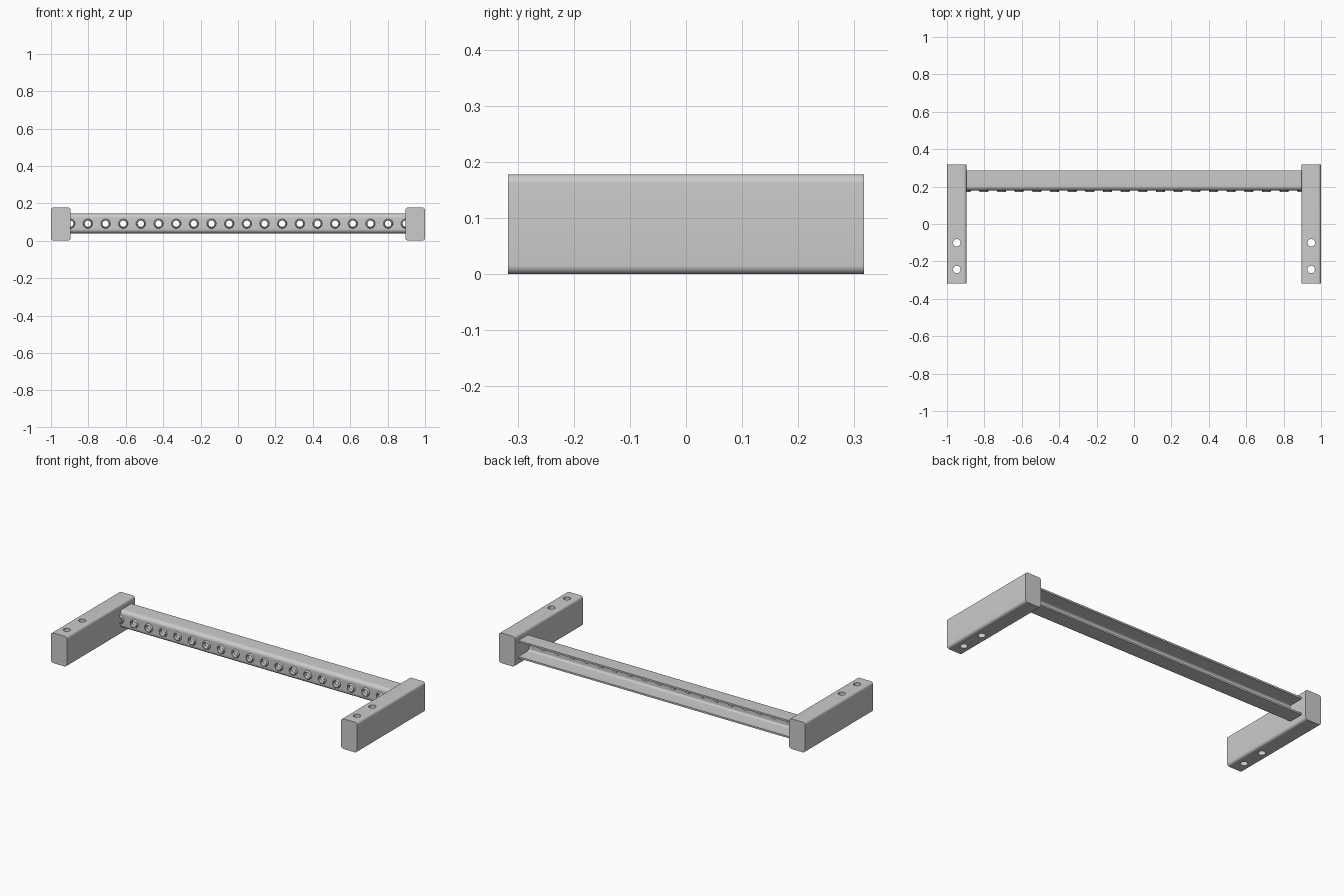
import bpy, bmesh, math

if "Cube" in bpy.data.objects:
    bpy.data.objects.remove(bpy.data.objects["Cube"])


def arc(cu, cv, r, a0, a1, n=8):
    return [(cu + r * math.cos(math.radians(a0 + (a1 - a0) * i / n)),
             cv + r * math.sin(math.radians(a0 + (a1 - a0) * i / n))) for i in range(n + 1)]


def finish(bm, name):
    bmesh.ops.recalc_face_normals(bm, faces=bm.faces[:])
    me = bpy.data.meshes.new(name)
    bm.to_mesh(me)
    bm.free()
    ob = bpy.data.objects.new(name, me)
    bpy.context.collection.objects.link(ob)
    return ob


def prism(name, start, end, vec):
    bm = bmesh.new()
    face = bm.faces.new([bm.verts.new(p) for p in start])
    ext = bmesh.ops.extrude_face_region(bm, geom=[face])
    bmesh.ops.translate(bm, vec=vec, verts=[g for g in ext["geom"] if isinstance(g, bmesh.types.BMVert)])
    return finish(bm, name)


def circle(axis, centre, r, n=24):
    x, y, z = centre
    pts = arc(0, 0, r, 0, 360, n)[:-1]
    return [(x + u, y + v, z) if axis == "z" else (x + u, y, z + v) for u, v in pts]


def activate(ob):
    bpy.ops.object.select_all(action="DESELECT")
    ob.select_set(True)
    bpy.context.view_layer.objects.active = ob


def smooth(ob):
    activate(ob)
    bpy.ops.object.shade_smooth_by_angle(angle=math.radians(35))


def cut(ob, cutters):
    activate(ob)
    for c in cutters:
        c.hide_render = True
        m = ob.modifiers.new("hole", "BOOLEAN")
        m.operation, m.solver, m.object = "DIFFERENCE", "EXACT", c
        bpy.ops.object.modifier_apply(modifier=m.name)
        bpy.data.objects.remove(c)


INNER = 0.895          # inner face of the side arms
BOTTOM, TOP = 0.04, 0.145
FRONT, BACK = 0.18, 0.285
MID = 0.0915           # height of the rung holes

# Side arms: rounded bars with two vertical bolt holes
for side, s in (("left", -1), ("right", 1)):
    cx, hw, h, r = s * 0.9475, 0.0525, 0.178, 0.016
    prof = (arc(cx + hw - r, h - r, r, 0, 90) + arc(cx - hw + r, h - r, r, 90, 180)
            + arc(cx - hw + r, r, r, 180, 270) + arc(cx + hw - r, r, r, 270, 360))
    arm = prism(side + "_arm", [(x, -0.317, z) for x, z in prof], None, (0, 0.634, 0))
    cut(arm, [prism("bolt_cutter", circle("z", (cx, y, -0.1), 0.02), None, (0, 0, 0.4))
              for y in (-0.1, -0.243)])
    smooth(arm)

# Rung: channel open at the back, rounded along its front edges
R, T = 0.022, 0.01
prof = ([(BACK, BOTTOM)] + arc(FRONT + R, BOTTOM + R, R, 270, 180)
        + arc(FRONT + R, TOP - R, R, 180, 90) + [(BACK, TOP), (BACK, TOP - T)]
        + arc(FRONT + R, TOP - R, R - T, 90, 180)
        + arc(FRONT + R, BOTTOM + R, R - T, 180, 270) + [(BACK, BOTTOM + T)])
rung = prism("rung_channel", [(-INNER, y, z) for y, z in prof], None, (2 * INNER, 0, 0))
holes = [-0.897 + i * 1.794 / 19 for i in range(20)]
cut(rung, [prism("grip_cutter", circle("y", (x, 0.1, MID), 0.02), None, (0, 0.15, 0))
           for x in holes])
smooth(rung)

# Raised grip rims around the holes; the end ones run into the arms as halves
rim_section = [(0.017, 0.191), (0.017, 0.175), (0.0185, 0.172), (0.021, 0.171),
               (0.0235, 0.173), (0.026, 0.181), (0.022, 0.191)]
bm = bmesh.new()
for i, x in enumerate(holes):
    a0, a1, n = (0, 360, 24)
    if i == 0:
        a0, a1, n = -90, 90, 12
    elif i == 19:
        a0, a1, n = 90, 270, 12
    closed = n == 24
    rings = []
    for k in range(n if closed else n + 1):
        a = math.radians(a0 + (a1 - a0) * k / n)
        rings.append([bm.verts.new((x + r * math.cos(a), y, MID + r * math.sin(a)))
                      for r, y in rim_section])
    for k in range(n):
        p, q = rings[k], rings[(k + 1) % len(rings)]
        for j in range(len(p)):
            j2 = (j + 1) % len(p)
            bm.faces.new((p[j], p[j2], q[j2], q[j]))
    if not closed:
        bm.faces.new(rings[0])
        bm.faces.new(rings[-1])
smooth(finish(bm, "grip_rims"))
